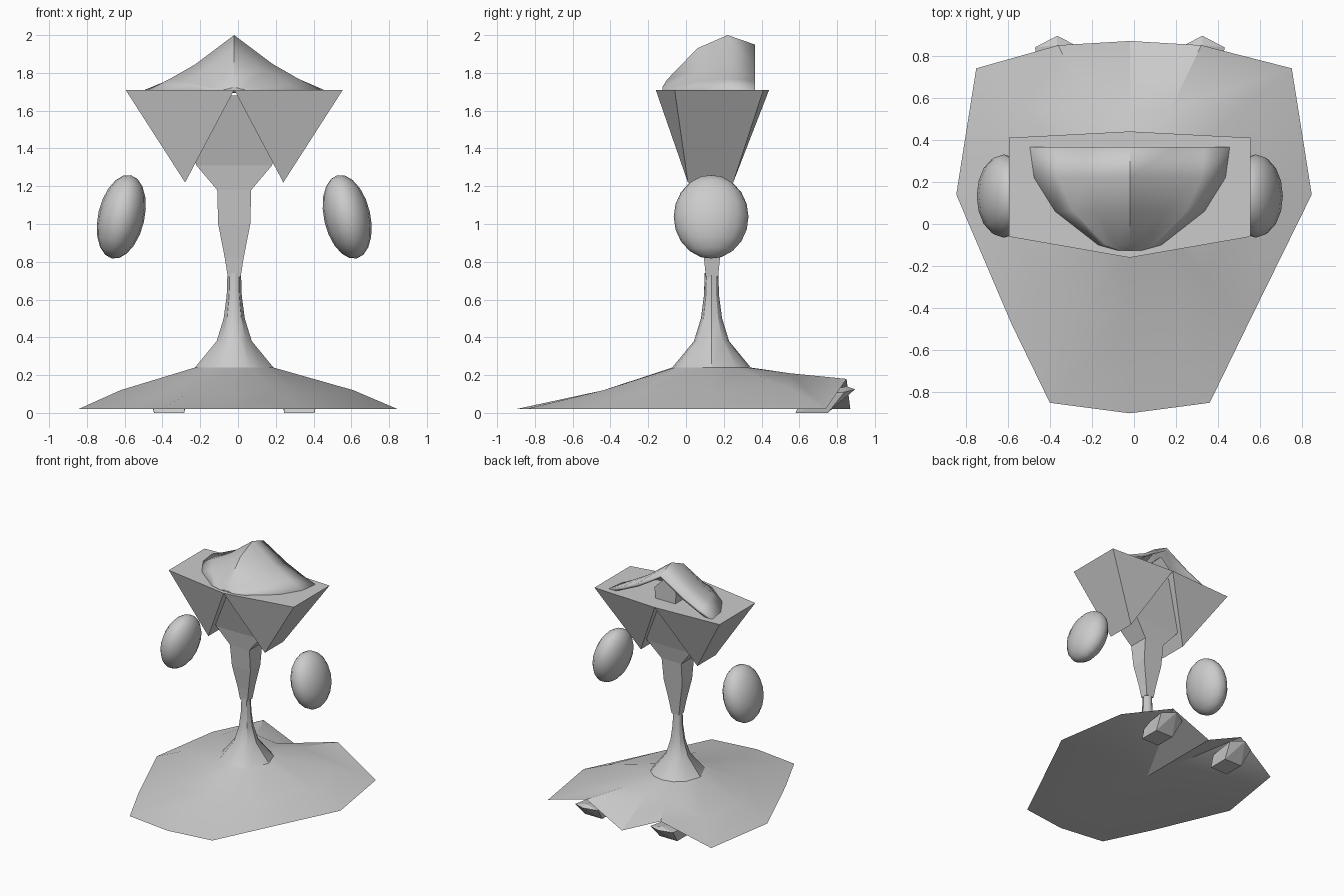
import bpy, bmesh, math
from mathutils import Vector, Matrix

if "Cube" in bpy.data.objects:
    bpy.data.objects.remove(bpy.data.objects["Cube"])

CX, CY = -0.02, 0.135   # central axis of the figure


def finish(name, bm, smooth=None):
    bmesh.ops.recalc_face_normals(bm, faces=bm.faces)
    me = bpy.data.meshes.new(name)
    bm.to_mesh(me)
    bm.free()
    ob = bpy.data.objects.new(name, me)
    bpy.context.collection.objects.link(ob)
    if smooth:
        bpy.ops.object.select_all(action='DESELECT')
        ob.select_set(True)
        bpy.context.view_layer.objects.active = ob
        bpy.ops.object.shade_smooth_by_angle(angle=math.radians(smooth))
    return ob


def loft(bm, rings, closed=True):
    vs = [[bm.verts.new(p) for p in r] for r in rings]
    n = len(vs[0])
    for a, b in zip(vs, vs[1:]):
        for i in range(n if closed else n - 1):
            j = (i + 1) % n
            bm.faces.new((a[i], a[j], b[j], b[i]))
    return vs


def hull(name, pts):
    bm = bmesh.new()
    for p in pts:
        bm.verts.new(p)
    bmesh.ops.convex_hull(bm, input=bm.verts)
    return finish(name, bm)


# Robe skirt: irregular hem with two raised arches over the feet
# half hem (x, y, z, inset of the middle ring, height of the middle ring)
half = [(0, -0.90, .02, .44, .115), (.38, -.85, .02, .42, .12),
        (.56, -.48, .02, .38, .12), (.845, .14, .02, .27, .12),
        (.75, .74, .02, .32, .135), (.34, .85, .18, .42, .21),
        (0, .87, .02, .45, .195)]
full = half + [(-p[0],) + p[1:] for p in half[-2:0:-1]]
hem, mid, angles = [], [], []
for x, y, z, f, mz in full:
    p = Vector((x + (CX if abs(x) < .7 else 0), y, z))
    hem.append(p)
    m = p.lerp(Vector((CX, CY, 0)), f)
    m.z = mz
    mid.append(m)
    angles.append(math.atan2(y - CY, x))
rings = [hem, mid]
for z, r in [(.24, .208), (.38, .093), (.5, .056), (.62, .04), (.74, .036)]:
    rings.append([(CX + r * math.cos(a), CY + r * math.sin(a), z) for a in angles])
bm = bmesh.new()
vs = loft(bm, rings)
centre = bm.verts.new((CX, CY, .02))
for i in range(len(full)):
    bm.faces.new((vs[0][i], centre, vs[0][(i + 1) % len(full)]))
finish("robe_skirt", bm, 30)

# Torso: four-sided column flaring into the shoulders
bm = bmesh.new()
rings = []
for z, hx, y0, y1 in [(.72, .034, .105, .17), (.82, .05, .095, .18),
                      (1.0, .085, .07, .2), (1.18, .09, .05, .22),
                      (1.31, .2, .03, .25), (1.68, .3, -.08, .37)]:
    rings.append([(CX - hx, y0, z), (CX + hx, y0, z), (CX + hx, y1, z), (CX - hx, y1, z)])
vs = loft(bm, rings)
bm.faces.new(vs[0])
bm.faces.new(vs[-1])
finish("torso", bm)

for side, tag in ((-1, "left"), (1, "right")):
    # Shoulder wedge: wide flat top, narrow lower edge
    hull("shoulder_" + tag, [(CX + side * x, y, z) for x, y, z in
         [(.575, -.06, 1.71), (.575, .41, 1.71), (0, -.16, 1.71), (0, .44, 1.71),
          (.26, .01, 1.22), (.26, .25, 1.22)]])

    # Floating hand: flattened ellipsoid leaning inward
    bm = bmesh.new()
    bmesh.ops.create_uvsphere(bm, u_segments=16, v_segments=10, radius=1,
        matrix=Matrix.Translation((CX + side * .598, .133, 1.038))
        @ Matrix.Rotation(math.radians(-13 * side), 4, 'Y')
        @ Matrix.Diagonal((.123, .198, .226, 1)))
    finish("hand_" + tag, bm, 40)

    # Foot: blunt block with a pointed toe
    hull("foot_" + tag, [(CX + side * .345 + x, y, z) for x, y, z in
         [(-.08, .58, 0), (.08, .58, 0), (-.08, .75, 0), (.08, .75, 0),
          (-.105, .84, .11), (.105, .84, .11), (0, .895, .125), (0, .85, .14),
          (-.09, .62, .09), (.09, .62, .09)]])

# Hood: arched sections along y, open at the +y end
bm = bmesh.new()
rings = []
for y, hx, top in [(-.125, .06, 1.725), (-.10, .15, 1.765), (.06, .355, 1.93),
                   (.22, .455, 2.0), (.365, .475, 1.95)]:
    h = top - 1.71
    rings.append([(CX + s * hx, y, 1.71 + h * k) for s, k in
                  [(-1, 0), (-.75, .2), (-.45, .47), (0, 1), (.45, .47), (.75, .2), (1, 0)]])
vs = loft(bm, rings, closed=False)
bm.faces.new(vs[0])
hood = finish("hood", bm, 35)
mod = hood.modifiers.new("thickness", 'SOLIDIFY')
mod.thickness = .025
mod.offset = -1

# Face block inside the hood
hull("face", [(CX + x, y, z) for y in (.12, .3) for x, z in
     [(-.09, 1.70), (.09, 1.70), (.1, 1.8), (-.1, 1.8), (0, 1.9)]])
